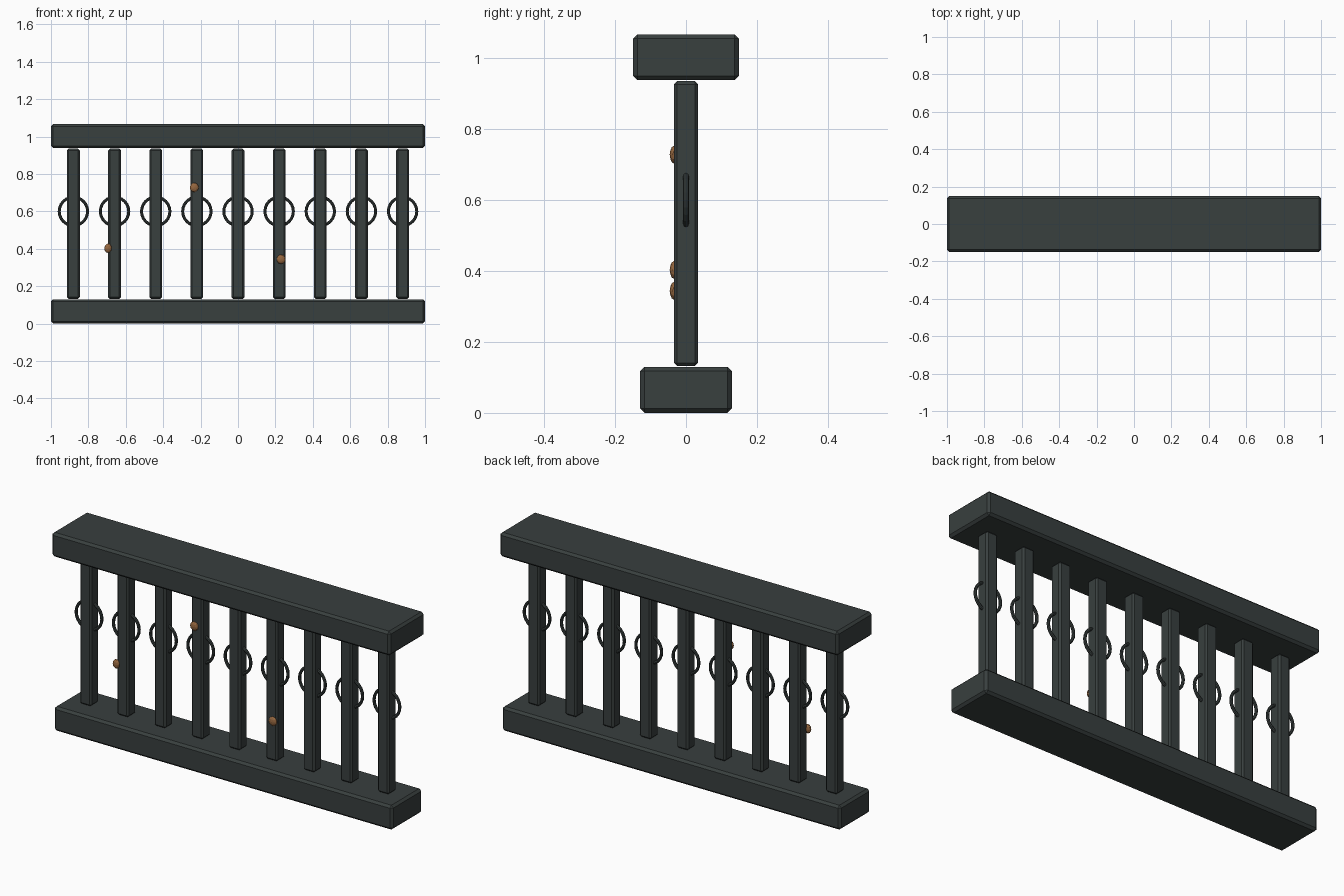
import bpy, math

if "Cube" in bpy.data.objects:
    bpy.data.objects.remove(bpy.data.objects["Cube"])


def material(name, rgb):
    m = bpy.data.materials.new(name)
    m.diffuse_color = (*rgb, 1)
    m.use_nodes = True
    m.node_tree.nodes["Principled BSDF"].inputs["Base Color"].default_value = m.diffuse_color
    return m


iron = material("dark_iron", (0.04, 0.05, 0.049))
rust = material("rust", (0.30, 0.135, 0.05))


def finish(name, mat):
    ob = bpy.context.object
    ob.name = name
    ob.data.materials.append(mat)
    return ob


# chamfered box given by its half widths and height range
def bar(name, x, hx, hy, z0, z1, chamfer):
    bpy.ops.mesh.primitive_cube_add(size=2, location=(x, 0, (z0 + z1) / 2))
    ob = finish(name, iron)
    ob.scale = (hx, hy, (z1 - z0) / 2)
    bpy.ops.object.transform_apply(location=False, rotation=False, scale=True)
    mod = ob.modifiers.new("chamfer", "BEVEL")
    mod.width = chamfer
    mod.segments = 1


# rails
bar("bottom_rail", 0, 1.0, 0.129, 0.0, 0.13, 0.012)
bar("top_rail", 0, 1.0, 0.149, 0.938, 1.067, 0.012)

# posts, each with a ring around it
for i in range(9):
    x = (i - 4) * 0.22
    bar(f"post_{i + 1}", x, 0.034, 0.034, 0.132, 0.935, 0.009)
    bpy.ops.mesh.primitive_torus_add(major_radius=0.076, minor_radius=0.008,
                                     major_segments=24, minor_segments=8,
                                     location=(x, 0, 0.6),
                                     rotation=(math.pi / 2, 0, 0))
    finish(f"ring_{i + 1}", iron)

# rust spots on the front of the posts
for i, (x, z, rx) in enumerate([(-0.695, 0.403, 0.02), (-0.234, 0.728, 0.024),
                                (0.23, 0.344, 0.024)]):
    bpy.ops.mesh.primitive_ico_sphere_add(subdivisions=2, radius=1,
                                          location=(x, -0.034, z))
    ob = finish(f"rust_spot_{i + 1}", rust)
    ob.scale = (rx, 0.012, 0.025)
